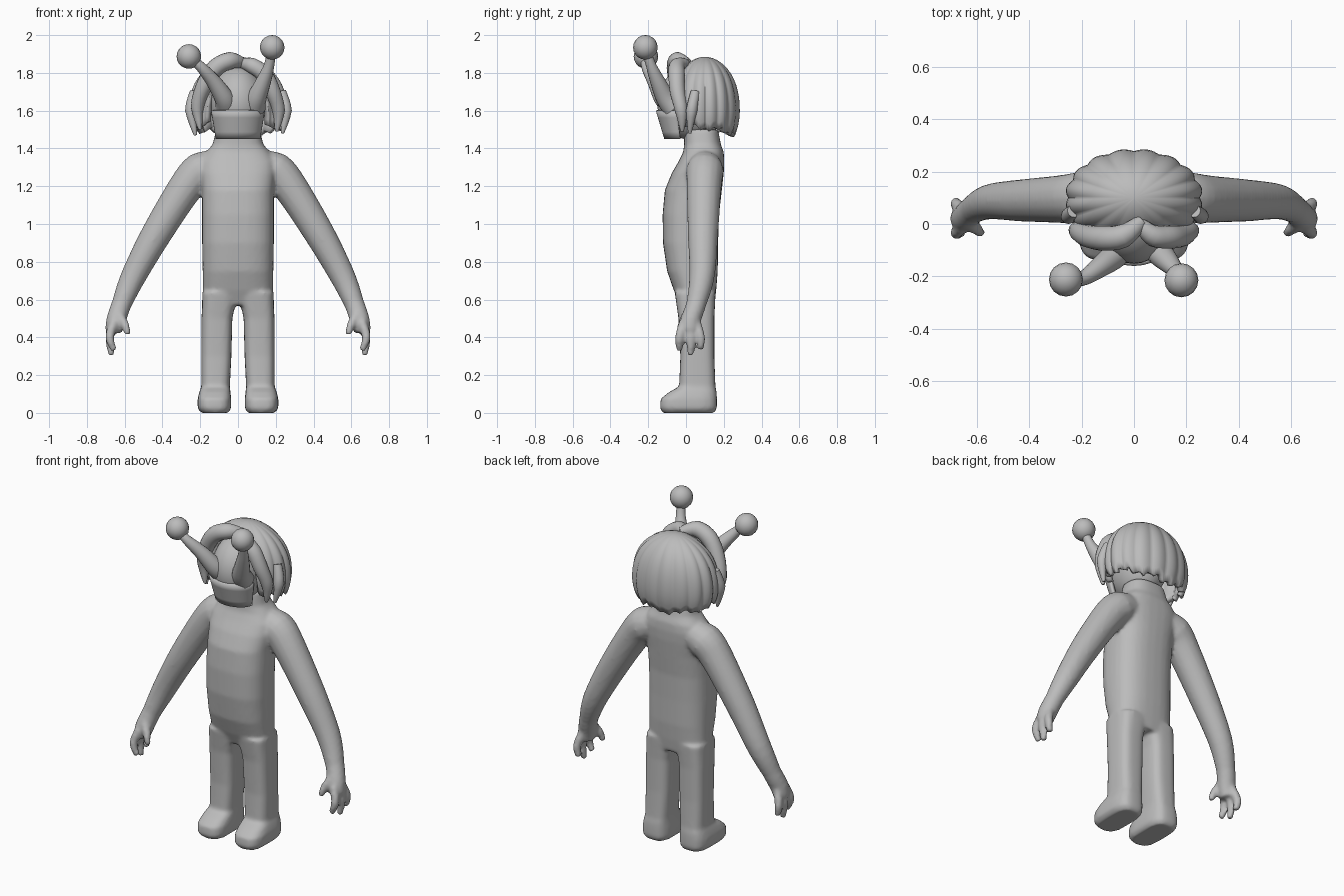
import bpy, bmesh, math
from mathutils import Vector

if "Cube" in bpy.data.objects:
    bpy.data.objects.remove(bpy.data.objects["Cube"])

grey = bpy.data.materials.new("plain grey")
grey.diffuse_color = (0.5, 0.5, 0.5, 1)
grey.use_nodes = True
grey.node_tree.nodes["Principled BSDF"].inputs["Base Color"].default_value = grey.diffuse_color


def finish(bm, name, angle=50):
    me = bpy.data.meshes.new(name)
    bm.to_mesh(me)
    bm.free()
    ob = bpy.data.objects.new(name, me)
    bpy.context.collection.objects.link(ob)
    me.materials.append(grey)
    bpy.ops.object.select_all(action='DESELECT')
    ob.select_set(True)
    bpy.context.view_layer.objects.active = ob
    bpy.ops.object.shade_smooth_by_angle(angle=math.radians(angle))
    return ob


def skin(bm, rings):
    """Bridge closed rings of points and cap both ends."""
    rows = [[bm.verts.new(p) for p in r] for r in rings]
    n = len(rows[0])
    faces = [bm.faces.new(rows[0][::-1]), bm.faces.new(rows[-1])]
    for a, b in zip(rows, rows[1:]):
        for i in range(n):
            k = (i + 1) % n
            faces.append(bm.faces.new((a[i], a[k], b[k], b[i])))
    bmesh.ops.recalc_face_normals(bm, faces=faces)


def loft(bm, sections, power=2.6, n=32):
    """Stack rounded horizontal sections (z, x0, x1, y0, y1)."""
    rings = []
    for z, x0, x1, y0, y1 in sections:
        ring = []
        for i in range(n):
            a = 2 * math.pi * i / n
            c, s = math.cos(a), math.sin(a)
            ring.append(((x0 + x1) / 2 + (x1 - x0) / 2 * math.copysign(abs(c) ** (2 / power), c),
                         (y0 + y1) / 2 + (y1 - y0) / 2 * math.copysign(abs(s) ** (2 / power), s), z))
        rings.append(ring)
    skin(bm, rings)


def tube(bm, path, radii, n=16, steps=4):
    """Round tube along a smoothed path, with a radius at each point."""
    pts = [Vector(p) for p in path]
    fine = []
    for i in range(len(pts) - 1):
        p0, p1, p2, p3 = pts[max(i - 1, 0)], pts[i], pts[i + 1], pts[min(i + 2, len(pts) - 1)]
        for s in range(steps):
            t = s / steps
            p = 0.5 * (2 * p1 + (p2 - p0) * t + (2 * p0 - 5 * p1 + 4 * p2 - p3) * t * t
                       + (3 * p1 - p0 - 3 * p2 + p3) * t ** 3)
            fine.append((p, radii[i] * (1 - t) + radii[i + 1] * t))
    fine.append((pts[-1], radii[-1]))
    side, rings = Vector((0, 1, 0)), []
    for i, (p, r) in enumerate(fine):
        d = (fine[min(i + 1, len(fine) - 1)][0] - fine[max(i - 1, 0)][0]).normalized()
        side = (side - d * side.dot(d)).normalized()
        up = d.cross(side)
        rings.append([p + r * (side * math.cos(2 * math.pi * k / n) + up * math.sin(2 * math.pi * k / n))
                      for k in range(n)])
    skin(bm, rings)


def ball(bm, center, radius, scale=(1, 1, 1), u=24, v=16):
    vs = bmesh.ops.create_uvsphere(bm, u_segments=u, v_segments=v, radius=radius)['verts']
    bmesh.ops.scale(bm, vec=scale, verts=vs)
    bmesh.ops.translate(bm, vec=center, verts=vs)


def sheet(rows):
    bm = bmesh.new()
    vs = [[bm.verts.new(p) for p in r] for r in rows]
    for a, b in zip(vs, vs[1:]):
        for i in range(len(a) - 1):
            bm.faces.new((a[i], b[i], b[i + 1], a[i + 1]))
    bmesh.ops.remove_doubles(bm, verts=bm.verts, dist=0.0001)
    return bm


def thicken(ob, amount):
    m = ob.modifiers.new("thickness", 'SOLIDIFY')
    m.thickness, m.offset = amount, -1


# Body: torso and neck, legs, arms and hands fused into one smooth skin
bm = bmesh.new()
torso = [(0.57, .17, -.03, .15), (0.65, .185, -.065, .16), (0.75, .187, -.1, .168),
         (0.9, .19, -.122, .17), (1.05, .19, -.124, .175), (1.18, .19, -.112, .19),
         (1.27, .2, -.075, .2), (1.33, .2, -.04, .203), (1.38, .17, -.015, .2),
         (1.42, .135, -.01, .185), (1.5, .115, -.01, .17)]
loft(bm, [(z, -w, w, a, b) for z, w, a, b in torso])
leg = [(0.0, .05, .195, -.122, .15), (0.025, .036, .214, -.138, .164), (0.075, .036, .214, -.134, .164),
       (0.11, .04, .205, -.09, .162), (0.14, .043, .194, -.036, .156), (0.3, .035, .194, -.03, .15),
       (0.5, .03, .193, -.04, .15), (0.64, .0, .188, -.06, .157)]
for s in (-1, 1):
    loft(bm, [(z, *sorted((s * a, s * b)), c, d) for z, a, b, c, d in leg], 3.2)
    tube(bm, [(s * .1, .1, 1.31), (s * .2, .1, 1.28), (s * .28, .095, 1.19), (s * .43, .09, .95),
              (s * .55, .085, .73), (s * .615, .055, .58), (s * .645, .025, .49), (s * .66, .02, .43)],
         [.08, .1, .092, .081, .068, .053, .053, .045])
    # fingers and thumb
    for y, x, z in ((-.035, .655, .33), (.025, .67, .305), (.078, .67, .335)):
        tube(bm, [(s * .655, .02 + (y - .02) * .6, .48), (s * .68, y, .4), (s * x, y, z)],
             [.026, .024, .017], 10)
    tube(bm, [(s * .625, 0, .51), (s * .595, -.025, .46), (s * .585, -.035, .415)], [.028, .022, .016], 10)
body = finish(bm, "body", 60)
rm = body.modifiers.new("fuse", 'REMESH')
rm.mode, rm.voxel_size, rm.use_smooth_shade = 'VOXEL', 0.011, True
sm = body.modifiers.new("soften", 'SMOOTH')
sm.factor, sm.iterations = 0.5, 5

# Head
bm = bmesh.new()
ball(bm, (0, .03, 1.64), 1, (.15, .182, .195), 32, 20)
finish(bm, "head")

# Jaw band wrapped around the lower face
rows = []
for j in range(5):
    t = j / 4
    rows.append([((.143 - .025 * t) * math.sin(a), -.05 + .02 * t - (.11 - .025 * t) * math.cos(a),
                  1.6 - .15 * t) for a in (math.radians(-90 + 7.5 * i) for i in range(25))])
thicken(finish(sheet(rows), "jaw_band", 40), .02)

# Eye stalks with balls on the ends
stalks = {"left": ([(-.06, -.08, 1.63), (-.075, -.12, 1.67), (-.13, -.165, 1.755), (-.2, -.21, 1.835), (-.26, -.212, 1.887)]),
          "right": ([(.085, -.07, 1.62), (.1, -.11, 1.67), (.135, -.15, 1.755), (.165, -.185, 1.84), (.181, -.215, 1.935)])}
for label, path in stalks.items():
    bm = bmesh.new()
    tube(bm, path, [.062, .052, .04, .027, .022])
    finish(bm, label + "_eye_stalk")
    bm = bmesh.new()
    ball(bm, path[-1], .065, u=16, v=10)
    finish(bm, label + "_eye_ball")

# Hair: scalloped bob cap, open over the face, with a ragged hem
N, M, TOP = 144, 16, 1.885
rows = []
for j in range(M + 1):
    row = []
    for i in range(N + 1):
        a = 2 * math.pi * i / N
        front = min(a, 2 * math.pi - a)
        t = min(max((front - .5) / .25, 0), 1)
        hem = 1.81 - .3 * t * t * (3 - 2 * t) - .05 * max(0, front - .9) / 2.2
        hem += .02 * t * abs(math.sin(a * 11)) + .01 * t * math.sin(a * 7)
        z = TOP - (TOP - hem) * (1 - math.cos(j / M * math.pi / 2))
        if z > 1.6:
            r = (1 - ((z - 1.6) / (TOP - 1.6)) ** 2.2) ** .5
        else:
            r = 1 - .13 * ((1.6 - z) / .13) ** 2
        r *= .975 + .05 * abs(math.sin(a * 8)) * min(1, r * 1.2)
        row.append((.258 * r * math.sin(a), .1 - .183 * r * math.cos(a), z))
    rows.append(row)
thicken(finish(sheet(rows), "hair_cap", 50), .03)

# Swept fringe locks on either side of the parting, and short side locks
locks = {
    "left_fringe": ([(.03, .01, 1.85), (-.04, -.045, 1.865), (-.12, -.055, 1.825), (-.18, -.045, 1.73),
                     (-.215, -.025, 1.62), (-.2, -.03, 1.5)], [.025, .046, .047, .043, .035, .008]),
    "right_fringe": ([(.02, .0, 1.85), (.075, -.045, 1.838), (.14, -.05, 1.79), (.185, -.045, 1.7),
                      (.215, -.025, 1.6), (.205, -.02, 1.49)], [.025, .042, .044, .041, .034, .008]),
    "left_side_lock": ([(-.23, .05, 1.7), (-.25, .03, 1.6), (-.225, .02, 1.47)], [.025, .03, .008]),
    "right_side_lock": ([(.23, .05, 1.7), (.255, .03, 1.6), (.235, .02, 1.48)], [.025, .03, .008])}
for label, (path, radii) in locks.items():
    bm = bmesh.new()
    tube(bm, path, radii)
    finish(bm, label)
